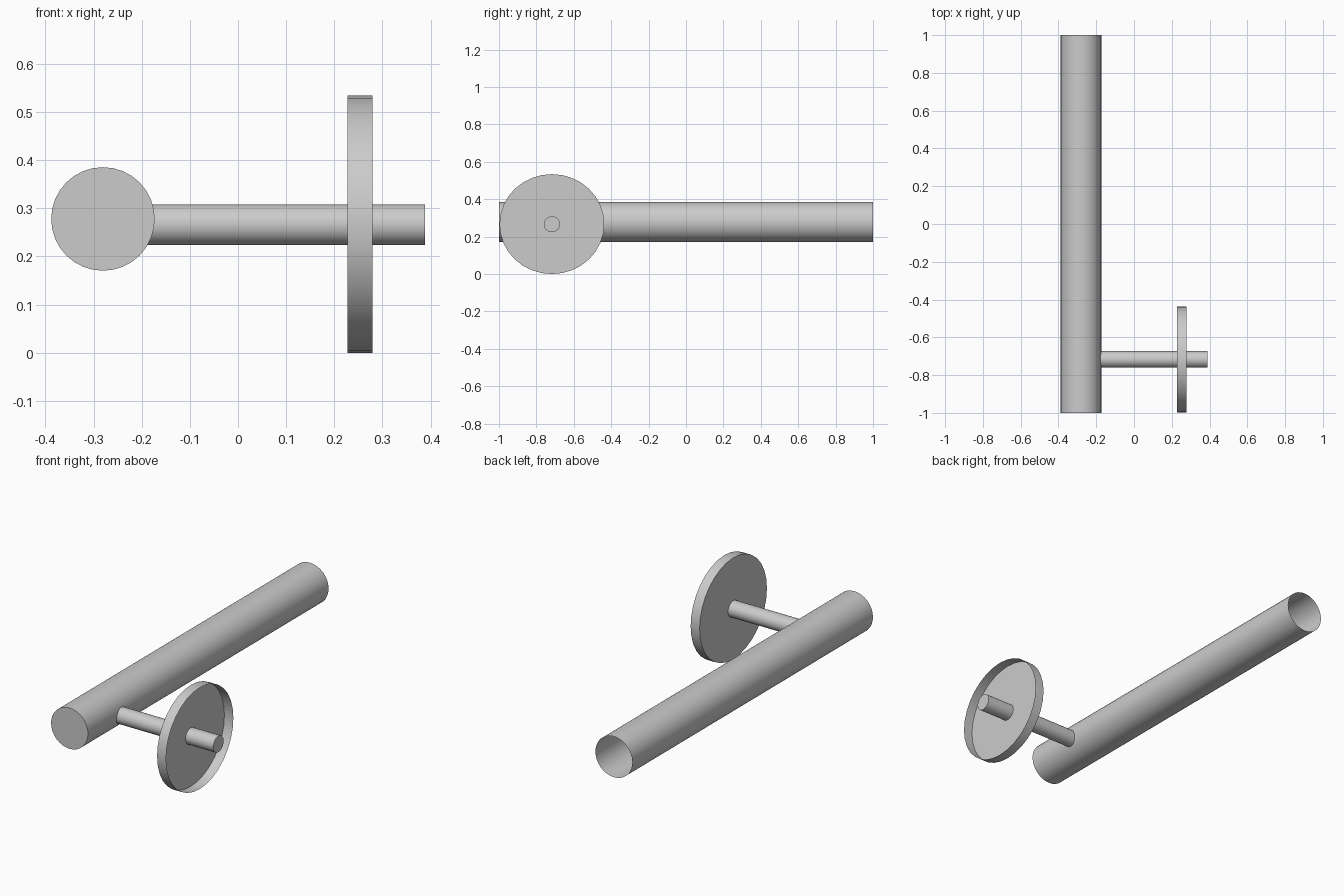
import bpy, bmesh, math
from mathutils import Matrix, Vector

if "Cube" in bpy.data.objects:
    bpy.data.objects.remove(bpy.data.objects["Cube"])

SIDES = 32


def tube(name, axis, start, end, centre, radii, cap_start, cap_end):
    """Thin-walled tube along 'X' or 'Y'; centre and radii are given as (other axis, z)."""
    def place(along, angle):
        a = centre[0] + radii[0] * math.cos(angle)
        z = centre[1] + radii[1] * math.sin(angle)
        return Vector((along, a, z)) if axis == 'X' else Vector((a, along, z))

    bm = bmesh.new()
    rings = [[bm.verts.new(place(p, 2 * math.pi * i / SIDES)) for i in range(SIDES)]
             for p in (start, end)]
    for i in range(SIDES):
        j = (i + 1) % SIDES
        bm.faces.new((rings[0][i], rings[0][j], rings[1][j], rings[1][i]))
    if cap_start:
        bm.faces.new(rings[0][::-1])
    if cap_end:
        bm.faces.new(rings[1])
    # the winding above faces outward along x; along y it is mirrored
    if axis == 'Y':
        bmesh.ops.reverse_faces(bm, faces=bm.faces[:])
    mesh = bpy.data.meshes.new(name)
    bm.to_mesh(mesh)
    bm.free()
    obj = bpy.data.objects.new(name, mesh)
    bpy.context.collection.objects.link(obj)
    bpy.ops.object.select_all(action='DESELECT')
    obj.select_set(True)
    bpy.context.view_layer.objects.active = obj
    bpy.ops.object.shade_smooth_by_angle(angle=math.radians(30))
    return obj


# long rail: closed at the front, open at the back
tube("rail", 'Y', -1.0, 1.0, (-0.2805, 0.278), (0.1075, 0.1075), True, False)

# bracket arm reaching from the rail through the wall plate
tube("bracket_arm", 'X', -0.195, 0.388, (-0.717, 0.266), (0.0435, 0.0425), True, True)

# slightly oval wall plate: a shallow cup open towards the wall
tube("wall_plate", 'X', 0.227, 0.279, (-0.717, 0.267), (0.28, 0.267), True, False)
